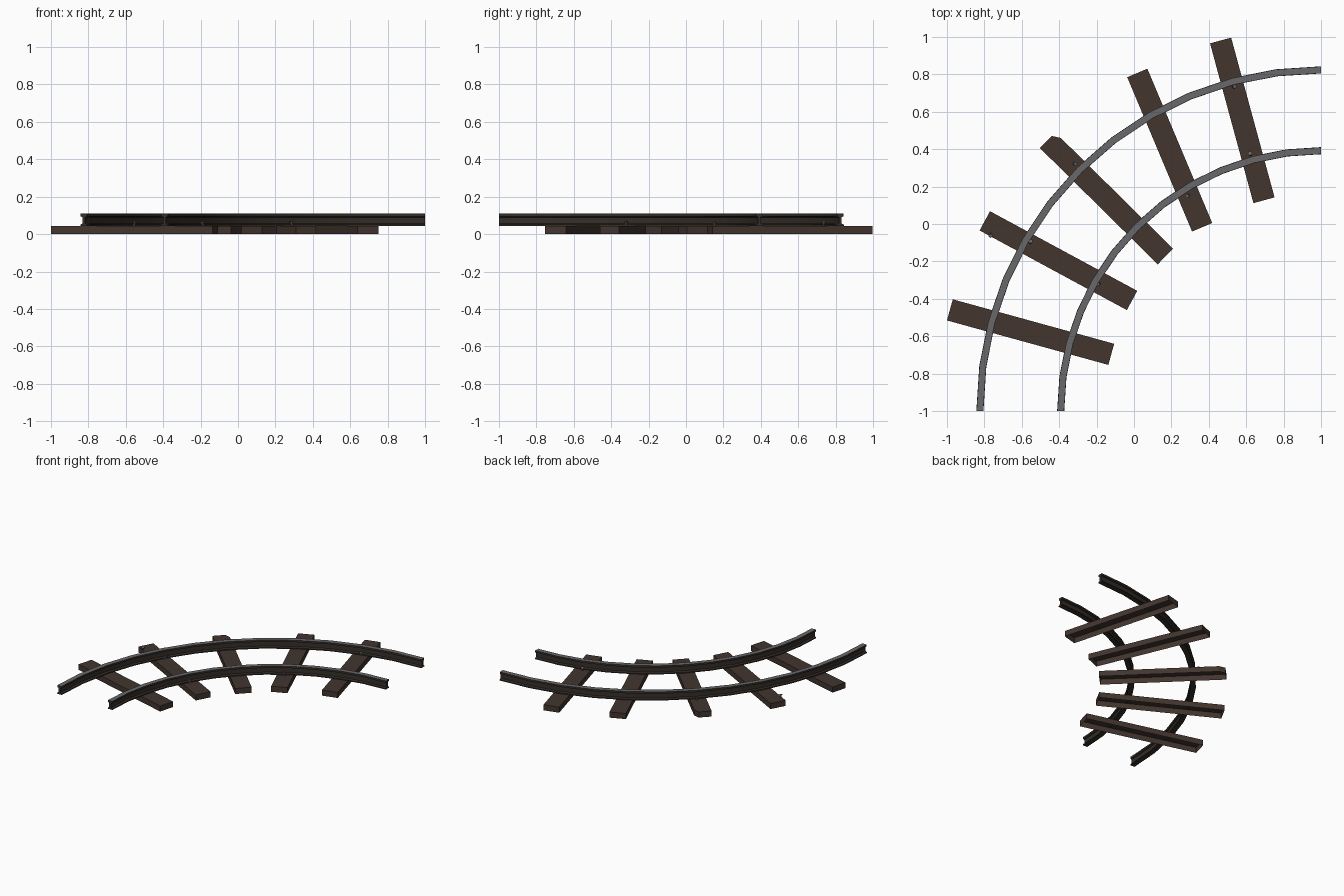
import bpy, bmesh, math
from mathutils import Matrix, Vector

cube = bpy.data.objects.get("Cube")
if cube:
    bpy.data.objects.remove(cube)


def material(name, rgb):
    m = bpy.data.materials.new(name)
    m.use_nodes = True
    m.diffuse_color = (*rgb, 1)
    m.node_tree.nodes["Principled BSDF"].inputs["Base Color"].default_value = (*rgb, 1)
    return m


WOOD = material("dark wood", (0.056, 0.036, 0.028))
RUST = material("dark rusted steel", (0.036, 0.028, 0.022))
STEEL = material("worn grey steel", (0.14, 0.135, 0.142))

CENTRE = Vector((1, -1, 0))      # centre of the curve
SLEEPER_TOP, RAIL_TOP = 0.043, 0.109


def finish(name, bm, mats, recalc=True):
    if recalc:
        bmesh.ops.recalc_face_normals(bm, faces=bm.faces)
    mesh = bpy.data.meshes.new(name)
    bm.to_mesh(mesh)
    bm.free()
    for m in mats:
        mesh.materials.append(m)
    ob = bpy.data.objects.new(name, mesh)
    bpy.context.collection.objects.link(ob)
    return ob


def rail(name, radius, segments=12):
    # Half of the I-shaped section, from foot to head, then mirrored
    half = [(0.019, SLEEPER_TOP), (0.019, 0.051), (0.007, 0.057),
            (0.007, 0.09), (0.018, 0.095), (0.018, RAIL_TOP)]
    section = half + [(-w, z) for w, z in reversed(half)]
    bm = bmesh.new()
    rings = []
    for i in range(segments + 1):
        a = math.pi / 2 * (1 + i / segments)
        d = Vector((math.cos(a), math.sin(a), 0))
        rings.append([bm.verts.new(CENTRE + d * (radius + w) + Vector((0, 0, z)))
                      for w, z in section])
    n = len(section)
    for r, s in zip(rings, rings[1:]):
        for k in range(n):
            bm.faces.new((r[k], r[(k + 1) % n], s[(k + 1) % n], s[k]))
    bm.faces.new(rings[0])
    bm.faces.new(rings[-1])
    # Polished running surface on the head
    for f in bm.faces:
        f.material_index = int(f.calc_center_median().z > RAIL_TOP - 0.001)
    ob = finish(name, bm, [RUST, STEEL])
    bpy.ops.object.select_all(action='DESELECT')
    ob.select_set(True)
    bpy.context.view_layer.objects.active = ob
    bpy.ops.object.shade_smooth_by_angle(angle=math.radians(30))


def sleeper(name, x, y, degrees, length, chipped=False):
    # Plank with an open underside; one may have a broken corner
    l, w = length / 2, 0.0585
    outline = [(-l, -w), (l, -w), (l, w)]
    outline += [(-l + 0.042, w), (-l, w - 0.026)] if chipped else [(-l, w)]
    bm = bmesh.new()
    low = [bm.verts.new((px, py, 0)) for px, py in outline]
    high = [bm.verts.new((px, py, SLEEPER_TOP)) for px, py in outline]
    for k in range(len(low)):
        j = (k + 1) % len(low)
        bm.faces.new((low[k], low[j], high[j], high[k]))
    bm.faces.new(high)
    bm.transform(Matrix.Translation((x, y, 0)) @ Matrix.Rotation(math.radians(degrees), 4, 'Z'))
    finish(name, bm, [WOOD], recalc=False)


def spike(name, x, y, turn):
    # Bent rail spike: short shank with a wider head
    bm = bmesh.new()
    for r, depth, z in ((0.006, 0.022, 0.009), (0.012, 0.006, 0.021)):
        bmesh.ops.create_cone(bm, cap_ends=True, segments=6, radius1=r, radius2=r,
                              depth=depth, matrix=Matrix.Translation((0, 0, z)))
    bm.transform(Matrix.Translation((x, y, SLEEPER_TOP)) @ Matrix.Rotation(turn, 4, 'Z')
                 @ Matrix.Rotation(0.35, 4, 'Y'))
    finish(name, bm, [STEEL])


rail("outer_rail", 1.824)
rail("inner_rail", 1.392)

sleepers = [(-0.553, -0.578, -15.4, 0.895), (-0.404, -0.196, -28.4, 0.895),
            (-0.147, 0.137, -44.6, 0.885), (0.191, 0.395, -67.2, 0.895),
            (0.579, 0.554, -74.8, 0.885)]
for i, spec in enumerate(sleepers):
    sleeper(f"sleeper_{i + 1}", *spec, chipped=(i == 2))

spikes = [(0.53, 0.735), (0.623, 0.37), (0.29, 0.155), (-0.32, 0.325),
          (-0.555, -0.1), (-0.185, -0.32), (-0.77, -0.055)]
for i, (x, y) in enumerate(spikes):
    spike(f"spike_{i + 1}", x, y, i * 1.9)
